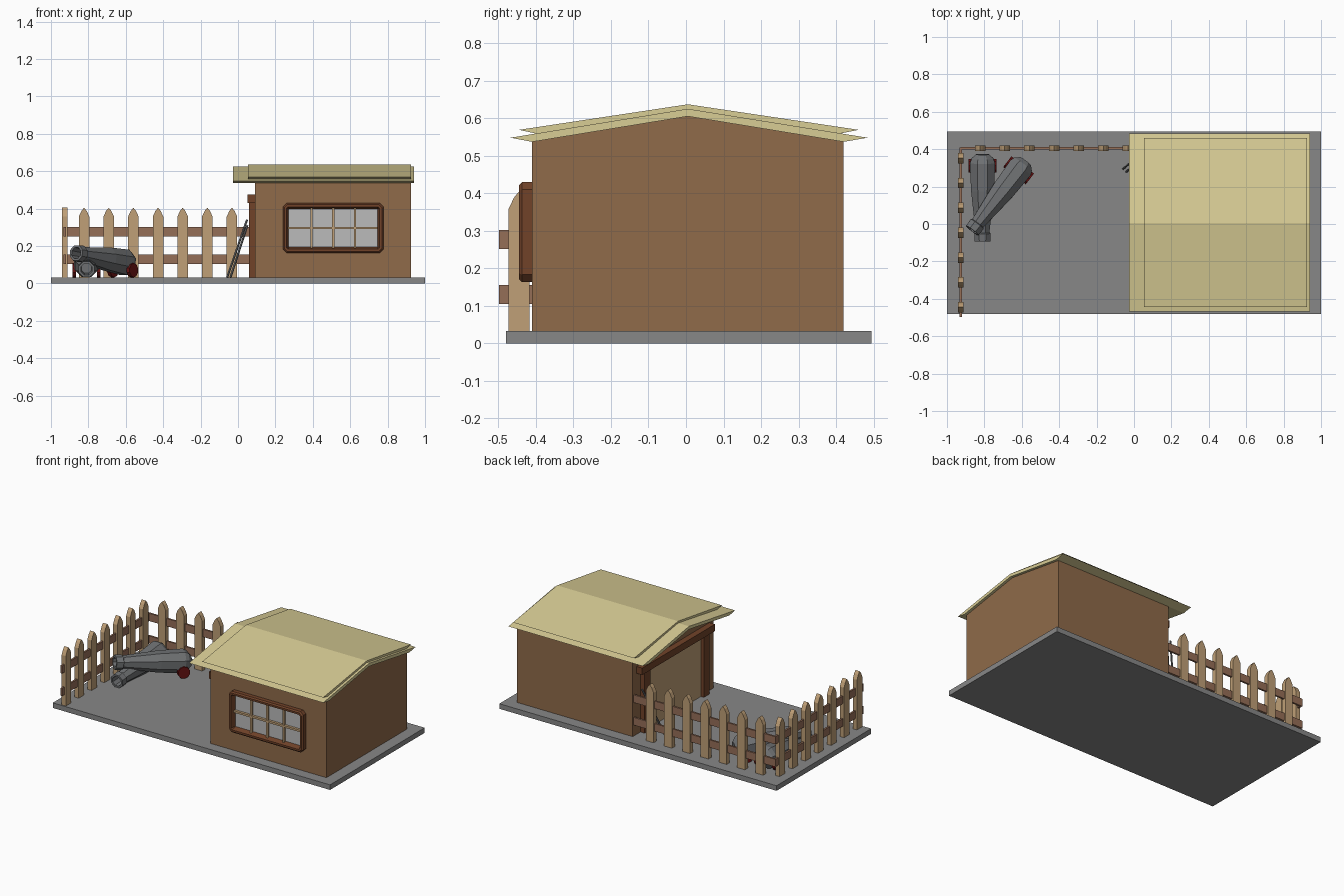
import bpy, bmesh, math
from mathutils import Vector

if "Cube" in bpy.data.objects:
    bpy.data.objects.remove(bpy.data.objects["Cube"])


def material(name, rgb):
    m = bpy.data.materials.new(name)
    m.diffuse_color = [(c / 255) ** 2.2 for c in rgb] + [1]
    m.use_nodes = True
    m.node_tree.nodes["Principled BSDF"].inputs["Base Color"].default_value = m.diffuse_color
    return m


WALL = material("wall_brown", (142, 106, 75))
TRIM = material("trim_brown", (112, 68, 45))
RAIL = material("rail_brown", (148, 110, 88))
WOOD = material("light_wood", (190, 158, 118))
ROOF = material("roof_straw", (216, 204, 148))
GLASS = material("glass_grey", (185, 185, 185))
STONE = material("slab_grey", (134, 134, 134))
IRON = material("iron_grey", (112, 114, 116))
RED = material("wheel_red", (105, 25, 25))


def loft(name, loops, mat, caps=True):
    """Skin a list of equal-length point loops."""
    bm = bmesh.new()
    rings = [[bm.verts.new(p) for p in loop] for loop in loops]
    n = len(rings[0])
    for a, b in zip(rings, rings[1:]):
        for i in range(n):
            j = (i + 1) % n
            bm.faces.new((a[i], a[j], b[j], b[i]))
    if caps:
        bm.faces.new(rings[0])
        bm.faces.new(rings[-1])
    bmesh.ops.recalc_face_normals(bm, faces=bm.faces[:])
    me = bpy.data.meshes.new(name)
    bm.to_mesh(me)
    bm.free()
    me.materials.append(mat)
    ob = bpy.data.objects.new(name, me)
    bpy.context.collection.objects.link(ob)
    return ob


def box(name, x0, x1, y0, y1, z0, z1, mat):
    return loft(name, [[(x0, y0, z), (x1, y0, z), (x1, y1, z), (x0, y1, z)] for z in (z0, z1)], mat)


def prism_x(name, yz, x0, x1, mat):
    return loft(name, [[(x, y, z) for y, z in yz] for x in (x0, x1)], mat)


def lathe(name, start, end, profile, sides, mat):
    """Faceted round part: profile holds (fraction along axis, radius)."""
    start, end = Vector(start), Vector(end)
    q = (end - start).to_track_quat('Z', 'Y')
    loops = []
    for t, r in profile:
        c = start.lerp(end, t)
        angles = [2 * math.pi * (i + 0.5) / sides for i in range(sides)]
        loops.append([c + q @ Vector((r * math.cos(a), r * math.sin(a), 0)) for a in angles])
    return loft(name, loops, mat)


G = 0.033  # top of the slab
box("base_slab", -1, 1, -0.48, 0.495, 0, G, STONE)

# House body with gable ends
prism_x("house_walls", [(-0.41, G), (0.42, G), (0.42, 0.537), (0.005, 0.605), (-0.41, 0.537)],
        0.09, 0.925, WALL)

# Two stacked roof sheets with sharp eaves
prism_x("roof_lower", [(-0.468, 0.548), (0.005, 0.625), (0.484, 0.548), (0.42, 0.537),
                       (0.005, 0.605), (-0.41, 0.537)], -0.026, 0.942, ROOF)
prism_x("roof_upper", [(-0.445, 0.569), (0.005, 0.637), (0.46, 0.569), (0.405, 0.558),
                       (0.005, 0.623), (-0.395, 0.558)], 0.053, 0.926, ROOF)

# Doorway on the left wall
box("door_panel", 0.082, 0.1, -0.28, 0.29, G, 0.43, WOOD)
for side, y in (("front", -0.30), ("back", 0.31)):
    box("door_post_" + side, 0.06, 0.1, y - 0.03, y + 0.03, G, 0.43, TRIM)
box("door_lintel", 0.05, 0.1, -0.37, 0.38, 0.43, 0.475, TRIM)


# Window frame with clipped corners
def frame_loop(y, inset, clip):
    x0, x1, z0, z1 = 0.24 + inset, 0.777 - inset, 0.163 + inset, 0.43 - inset
    pts = [(x0 + clip, z0), (x1 - clip, z0), (x1, z0 + clip), (x1, z1 - clip),
           (x1 - clip, z1), (x0 + clip, z1), (x0, z1 - clip), (x0, z0 + clip)]
    return [(x, y, z) for x, z in pts]


loft("window_frame", [frame_loop(-0.409, 0, 0.02), frame_loop(-0.437, 0, 0.02),
                      frame_loop(-0.445, 0.008, 0.016), frame_loop(-0.445, 0.02, 0.008),
                      frame_loop(-0.412, 0.032, 0.002)], TRIM, caps=False)
box("window_glass", 0.265, 0.75, -0.414, -0.405, 0.175, 0.418, GLASS)
for i, x in enumerate((0.393, 0.509, 0.625)):
    box(f"window_bar_{i}", x - 0.006, x + 0.006, -0.428, -0.412, 0.185, 0.408, WOOD)
box("window_crossbar", 0.268, 0.747, -0.43, -0.412, 0.29, 0.303, WOOD)


# Picket fence: along the back, then along the left side
def picket(name, x, y, along_x):
    prof = [(-0.028, G), (0.028, G), (0.028, 0.358), (0.014, 0.388), (0, 0.405),
            (-0.014, 0.388), (-0.028, 0.358)]
    place = (lambda u, d, z: (x + u, y + d, z)) if along_x else (lambda u, d, z: (x + d, y + u, z))
    loft(name, [[place(u, d, z) for u, z in prof] for d in (-0.015, 0.015)], WOOD)


for i in range(7):
    picket(f"back_picket_{i}", -0.823 + 0.1318 * i, 0.405, True)
    picket(f"side_picket_{i}", -0.926, 0.352 - 0.1328 * i, False)
for i, z in enumerate((0.105, 0.252)):
    box(f"back_rail_{i}", -0.926, 0.09, 0.399, 0.411, z, z + 0.05, RAIL)
    box(f"side_rail_{i}", -0.932, -0.92, -0.498, 0.41, z, z + 0.05, RAIL)

# Two crossed cannons with small wheels by the breech
BARREL = [(0, 0.038), (0.05, 0.064), (0.1, 0.073), (0.42, 0.066), (0.9, 0.04), (0.91, 0.047),
          (1, 0.045), (1, 0.032), (0.8, 0.03)]
CANNONS = {"lower_cannon": ((-0.81, 0.372, 0.108), (-0.81, -0.092, 0.076)),
           "upper_cannon": ((-0.58, 0.335, 0.108), (-0.865, -0.035, 0.163))}
for name, (breech, muzzle) in CANNONS.items():
    lathe(name, breech, muzzle, BARREL, 8, IRON)
    a, b = Vector(breech), Vector(muzzle)
    side = (b - a).cross(Vector((0, 0, 1))).normalized()
    hub = a.lerp(b, 0.13)
    hub.z = G + 0.038
    for s in (-1, 1):
        lathe(f"{name}_wheel_{s}", hub + side * s * 0.055, hub + side * s * 0.076,
              [(0, 0.038), (1, 0.038)], 10, RED)

# Thin poles leaning in the corner by the doorway
lathe("leaning_pole_a", (-0.058, 0.295, G), (0.048, 0.385, 0.34), [(0, 0.006), (1, 0.006)], 6, IRON)
lathe("leaning_pole_b", (-0.04, 0.28, G), (0.05, 0.36, 0.31), [(0, 0.006), (1, 0.006)], 6, IRON)
